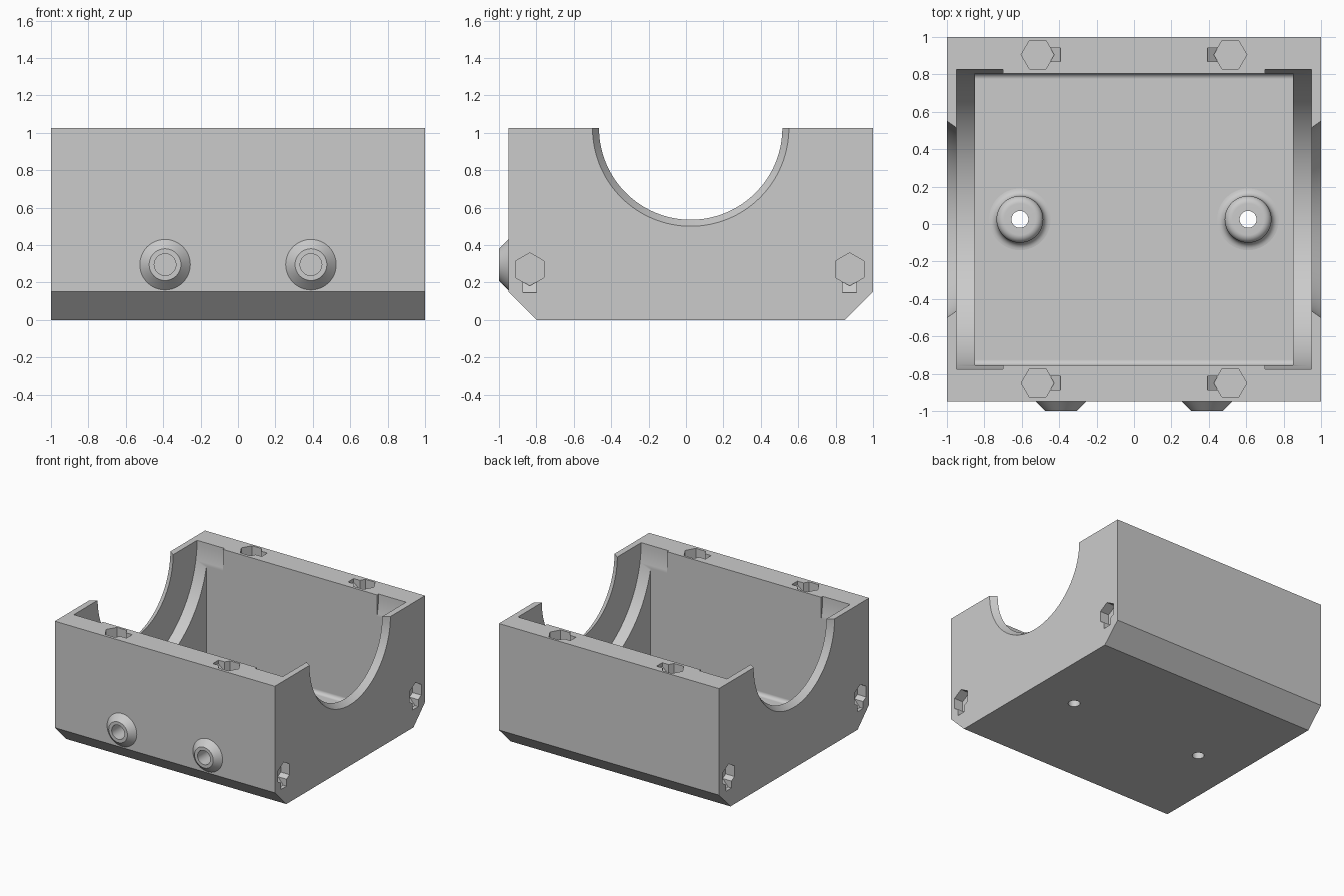
import bpy, bmesh, math
from mathutils import Matrix, Vector

if "Cube" in bpy.data.objects:
    bpy.data.objects.remove(bpy.data.objects["Cube"], do_unlink=True)

GREY = bpy.data.materials.new("plain_grey")
GREY.use_nodes = True
COLOUR = (0.6, 0.6, 0.6, 1)
GREY.diffuse_color = COLOUR
GREY.node_tree.nodes["Principled BSDF"].inputs["Base Color"].default_value = COLOUR

MID, TOP, FLOOR = 0.025, 1.025, 0.075     # trough axis, rim and floor height


def finish(name, bm):
    bmesh.ops.recalc_face_normals(bm, faces=bm.faces)
    mesh = bpy.data.meshes.new(name)
    bm.to_mesh(mesh)
    bm.free()
    mesh.materials.append(GREY)
    ob = bpy.data.objects.new(name, mesh)
    bpy.context.collection.objects.link(ob)
    return ob


def prism(name, outline, low, high, matrix):
    """Extrude a 2D outline along local z."""
    bm = bmesh.new()
    face = bm.faces.new([bm.verts.new((u, v, low)) for u, v in outline])
    up = bmesh.ops.extrude_face_region(bm, geom=[face])["geom"]
    verts = [g for g in up if isinstance(g, bmesh.types.BMVert)]
    bmesh.ops.translate(bm, verts=verts, vec=(0, 0, high - low))
    bm.transform(matrix)
    return finish(name, bm)


def cone(name, r1, r2, low, high, matrix, sides=64):
    bm = bmesh.new()
    bmesh.ops.create_cone(bm, cap_ends=True, segments=sides, radius1=r1, radius2=r2,
                          depth=high - low,
                          matrix=matrix @ Matrix.Translation((0, 0, (low + high) / 2)))
    return finish(name, bm)


def frame(origin, u, n):
    """Local x runs along u, local z along n."""
    u, n = Vector(u), Vector(n)
    m = Matrix((u, n.cross(u), n)).transposed().to_4x4()
    return Matrix.Translation(origin) @ m


def cut(cutter):
    mod = housing.modifiers.new("cut", "BOOLEAN")
    mod.operation, mod.solver, mod.object = "DIFFERENCE", "EXACT", cutter
    bpy.context.view_layer.objects.active = housing
    bpy.ops.object.modifier_apply(modifier=mod.name)
    bpy.data.objects.remove(cutter, do_unlink=True)


def arc(cx, cz, r, start, end, steps=6):
    """Points on a circle, angles in degrees."""
    angles = [math.radians(start + (end - start) * i / steps) for i in range(steps + 1)]
    return [(cx + r * math.cos(a), cz + r * math.sin(a)) for a in angles]


def boss(name, profile, matrix):
    """Lathe a closed (radius, height) ring."""
    bm = bmesh.new()
    verts = [bm.verts.new((r, 0, z)) for r, z in profile]
    edges = [bm.edges.new((verts[i - 1], verts[i])) for i in range(len(verts))]
    bmesh.ops.spin(bm, geom=verts + edges, cent=(0, 0, 0), axis=(0, 0, 1),
                   angle=math.tau, steps=48, use_merge=True)
    bmesh.ops.remove_doubles(bm, verts=bm.verts, dist=1e-4)
    bm.transform(matrix)
    return finish(name, bm)


def nut_pocket(origin, slot_dir, normal):
    """Hexagonal pocket, one corner towards its ramped slot."""
    m = frame(origin, slot_dir, normal)
    turn = Matrix.Rotation(math.pi / 2, 4, "Z")
    cut(cone("hex_cutter", 0.088, 0.088, -0.08, 0.02, m @ turn, 6))
    side = m @ Matrix.Rotation(math.pi / 2, 4, "X")
    ramp = [(0, 0.02), (0, -0.075), (0.07, -0.075), (0.123, -0.03), (0.123, 0.02)]
    cut(prism("slot_cutter", ramp, -0.037, 0.037, side))


# Housing: chamfered block
ALONG_X = frame((0, MID, 0), (0, 1, 0), (1, 0, 0))
half, c = 0.975, 0.15
block = [(-half + c, 0), (half - c, 0), (half, c), (half, TOP), (-half, TOP), (-half, c)]
housing = prism("housing", block, -1, 1, ALONG_X)

# Main cavity with softened lower corners
r, wall = 0.03, 0.78
soft = arc(wall - r, FLOOR + r, r, -90, 0, 4)
cavity = soft + [(wall, 1.2), (-wall, 1.2)] + [(-y, z) for y, z in reversed(soft)]
cut(prism("cavity_cutter", cavity, -0.85, 0.85, ALONG_X))

# Round grooves and bevelled openings in both end walls
for s in (-1, 1):
    axis = frame((0, MID, TOP), (0, 1, 0), (s, 0, 0))
    cut(cone("groove_cutter", 0.8, 0.8, 0.7, 0.95, axis, 128))
    cut(cone("opening_cutter", 0.455, 0.56, 0.9, 1.05, axis, 128))

# Nut pockets on the rims and on the end walls
for s in (-1, 1):
    for y in (-0.85, 0.905):
        nut_pocket((s * 0.515, y, TOP), (-s, 0, 0), (0, 0, 1))
    for y in (-0.835, 0.875):
        nut_pocket((s, y, 0.27), (0, 0, -1), (s, 0, 0))

# Blind front holes and drilled floor holes, each with a raised boss
parts = [housing]
front_ring = [(0.058, -0.02), (0.135, -0.02), (0.135, 0), (0.085, 0.05), (0.058, 0.05)]
post_height = 0.22
post_ring = ([(0.045, -0.02), (0.165, -0.02)]
             + arc(0.165, 0.04, 0.04, 270, 180)
             + arc(0.085, post_height - 0.04, 0.04, 0, 90)
             + [(0.045, post_height)])
for s, side in ((-1, "right"), (1, "left")):
    front = frame((s * 0.39, -0.95, 0.295), (1, 0, 0), (0, -1, 0))
    cut(cone("front_hole_cutter", 0.058, 0.058, -0.1, 0.1, front, 48))
    parts.append(boss(side + "_front_boss", front_ring, front))
    base = Matrix.Translation((s * 0.61, MID, FLOOR))
    cut(cone("floor_hole_cutter", 0.045, 0.045, -0.2, 0.1, base, 48))
    parts.append(boss(side + "_floor_post", post_ring, base))

# Smooth the round surfaces, keep corners crisp and flat walls flat
bpy.ops.object.select_all(action="DESELECT")
for ob in parts:
    ob.select_set(True)
bpy.context.view_layer.objects.active = housing
bpy.ops.object.shade_smooth_by_angle(angle=math.radians(28))
for ob in parts:
    ob.modifiers.new("even_shading", "WEIGHTED_NORMAL").keep_sharp = True
